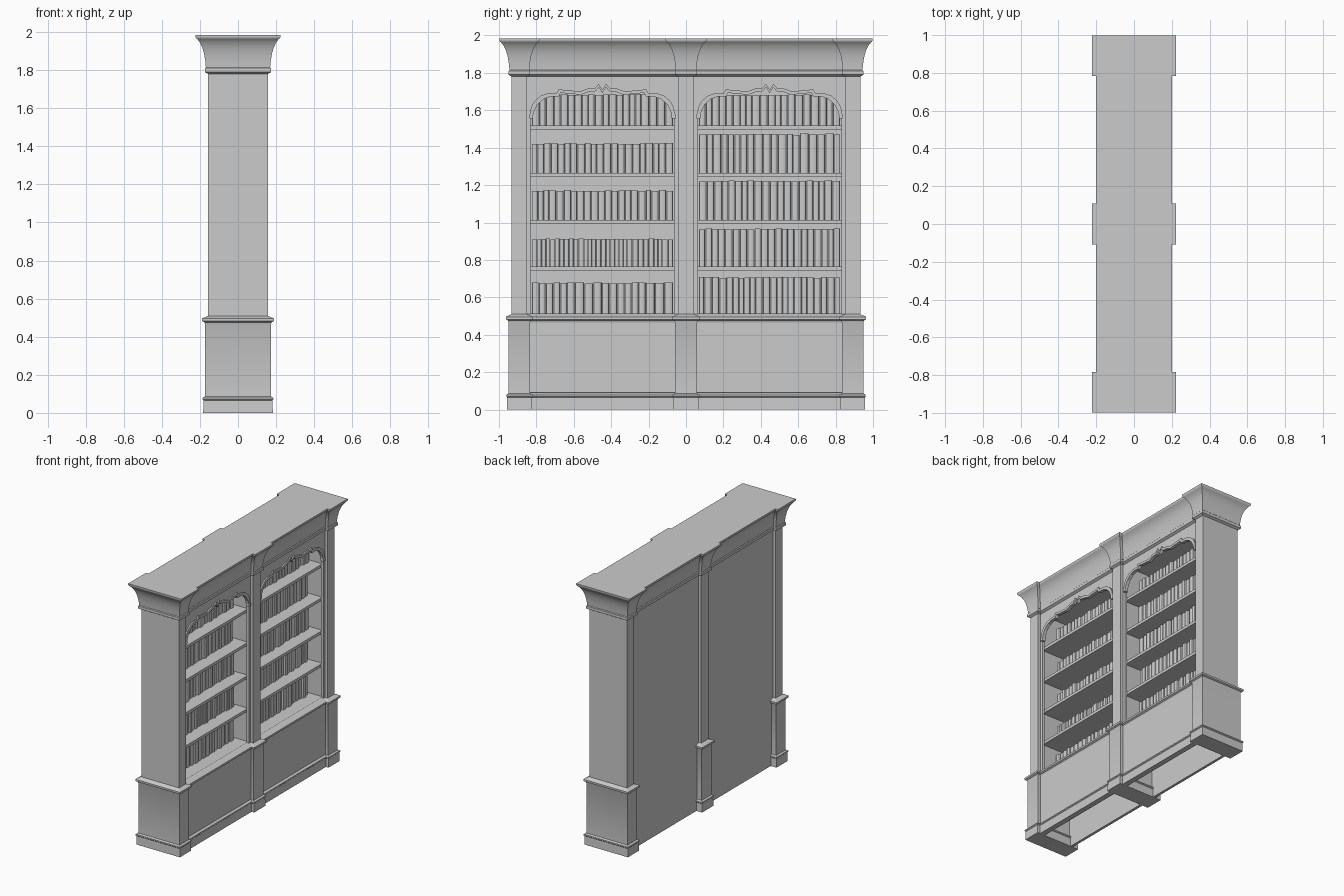
import bpy, bmesh, math, random

random.seed(4)
if "Cube" in bpy.data.objects:
    bpy.data.objects.remove(bpy.data.objects["Cube"])

grey = bpy.data.materials.new("plain grey")
grey.use_nodes = True
grey.diffuse_color = (0.6, 0.6, 0.6, 1)
grey.node_tree.nodes["Principled BSDF"].inputs["Base Color"].default_value = (0.6, 0.6, 0.6, 1)


def finish(bm, name, smooth=False):
    bmesh.ops.recalc_face_normals(bm, faces=bm.faces)
    mesh = bpy.data.meshes.new(name)
    bm.to_mesh(mesh)
    bm.free()
    mesh.materials.append(grey)
    obj = bpy.data.objects.new(name, mesh)
    bpy.context.collection.objects.link(obj)
    if smooth:
        bpy.ops.object.select_all(action="DESELECT")
        obj.select_set(True)
        bpy.context.view_layer.objects.active = obj
        bpy.ops.object.shade_smooth_by_angle(angle=math.radians(28))
    return obj


def prism(bm, points, offset):
    """Extrude a flat outline along an offset vector."""
    face = bm.faces.new([bm.verts.new(p) for p in points])
    new = bmesh.ops.extrude_face_region(bm, geom=[face], use_keep_orig=True)["geom"]
    bmesh.ops.translate(bm, vec=offset, verts=[v for v in new if isinstance(v, bmesh.types.BMVert)])


def box(name, x, y, z):
    bm = bmesh.new()
    prism(bm, [(x[0], y[0], z[0]), (x[1], y[0], z[0]), (x[1], y[1], z[0]), (x[0], y[1], z[0])],
          (0, 0, z[1] - z[0]))
    return finish(bm, name)


def stack(name, cy, hx, hy, profile, grow_y=True):
    """Loft rectangles upward; the profile holds (height, outward offset)."""
    bm = bmesh.new()
    rings = []
    for z, off in profile:
        w, d = hx + off, hy + (off if grow_y else 0)
        rings.append([bm.verts.new((sx * w, cy + sy * d, z))
                      for sx, sy in ((-1, -1), (1, -1), (1, 1), (-1, 1))])
    for a, b in zip(rings, rings[1:]):
        for i in range(4):
            j = (i + 1) % 4
            bm.faces.new((a[i], a[j], b[j], b[i]))
    bm.faces.new(rings[0])
    bm.faces.new(rings[-1])
    return finish(bm, name, True)


# Moulding profiles: height, outward offset
BASE = [(0, .026), (.065, .024), (.07, .029), (.079, .029), (.086, .016)]
RAIL = [(.466, .016), (.476, .02), (.482, .031), (.496, .031), (.51, 0)]
CROWN = [(1.78, 0), (1.79, .017), (1.81, .017), (1.815, .012), (1.85, .015), (1.89, .022),
         (1.92, .031), (1.945, .043), (1.962, .056), (1.968, .063), (1.974, .066), (1.985, .066)]
FACE, COLUMN = .135, .157

# Columns and end walls
for name, cy, hy in (("right_end_wall", -.891, .041), ("centre_column", 0, .043),
                     ("left_end_wall", .891, .041)):
    stack(name, cy, COLUMN, hy, BASE + RAIL + CROWN)

# Recessed crown and back panel
stack("long_crown", 0, FACE, .91, CROWN, False)
box("back_panel", (-FACE, -FACE + .02), (-.9, .9), (0, 1.79))

# Half of the scalloped arch: distance from middle, height
ARCH = [(0, 1.706), (.02, 1.737), (.038, 1.716), (.075, 1.713), (.12, 1.696), (.16, 1.701),
        (.2, 1.703), (.23, 1.71), (.242, 1.688), (.285, 1.688), (.325, 1.675), (.36, 1.645),
        (.378, 1.61), (.384, 1.575)]


def arch_line(cy, shrink):
    """Arch outline from low y to high y, pulled inward by shrink."""
    half = [(d * (1 - shrink / .384), z - shrink) for d, z in ARCH]
    half[-1] = (half[-1][0], ARCH[-1][1])
    return [(cy - d, z) for d, z in reversed(half)] + [(cy + d, z) for d, z in half[1:]]


def book_row(name, y0, y1, z, height, count):
    bm = bmesh.new()
    weights = [random.uniform(.8, 1.2) for _ in range(count)]
    unit = (y1 - y0) / sum(weights)
    y = y0
    for weight in weights:
        w = weight * unit
        front = random.uniform(.0, .015)
        r, mid = w * .48, y + w / 2
        # rounded spine
        spine = [(front + .5 * r * math.cos(a), mid + r * math.sin(a), z)
                 for a in (math.pi * (i / 6 - .5) for i in range(7))]
        prism(bm, [(-.105, mid + r, z), (-.105, mid - r, z)] + spine,
              (0, 0, height - random.uniform(0, .006)))
        y += w
    finish(bm, name, True)


SHELVES = [1.497, 1.243, .992, .742]
FLOORS = [.51] + [z + .022 for z in reversed(SHELVES)]
BOOKS = {"right": ((.17, 18), (.15, 30), (.16, 21), (.16, 21), (.168, 20)),
         "left": ((.2, 22), (.205, 21), (.21, 20), (.21, 19), (.165, 20))}

for side, cy in (("right", -.447), ("left", .447)):
    lo, hi = cy - .405, cy + .405
    inner = .384

    # Face frame with the arched opening
    bm = bmesh.new()
    outline = [(lo, .5), (lo, 1.79), (hi, 1.79), (hi, .5), (cy + inner, .5)]
    outline += list(reversed(arch_line(cy, 0))) + [(cy - inner, .5)]
    prism(bm, [(FACE - .02, y, z) for y, z in outline], (.02, 0, 0))
    finish(bm, side + "_face_frame")

    # Arch trim
    bm = bmesh.new()
    outer, inside = arch_line(cy, -.004), arch_line(cy, .014)
    for i in range(len(outer) - 1):
        quad = (outer[i], outer[i + 1], inside[i + 1], inside[i])
        prism(bm, [(FACE - .015, y, z) for y, z in quad], (.025, 0, 0))
    finish(bm, side + "_arch_trim")

    for s in (-1, 1):
        # Arch brackets
        y = cy + s * .38
        box(side + "_arch_bracket", (FACE - .015, FACE + .012), (y - .01, y + .01), (1.555, 1.58))
        # Door hinges
        y = cy + s * .394
        for z in (.15, .345):
            box(side + "_door_hinge", (FACE, FACE + .022), (y - .003, y + .003), (z, z + .062))

    # Lower cupboard
    box(side + "_cupboard_door", (FACE - .01, FACE + .016), (lo, hi), (.09, .466))
    bm = bmesh.new()
    for strip in (BASE, RAIL):
        pts = [(FACE - .015, strip[0][0])] + [(FACE + off, z) for z, off in strip]
        pts.append((FACE - .015, strip[-1][0] + .004))
        prism(bm, [(x, lo, z) for x, z in pts], (0, hi - lo, 0))
    finish(bm, side + "_cupboard_mouldings")
    box(side + "_cupboard_top", (-FACE + .01, FACE - .005), (lo, hi), (.485, .51))

    # Shelves and books
    for z in SHELVES:
        box(side + "_shelf", (-FACE + .01, FACE - .021), (lo, hi), (z, z + .022))
    for z, (height, count) in zip(FLOORS, BOOKS[side]):
        book_row(side + "_books", cy - .378, cy + .378, z, height, count)
